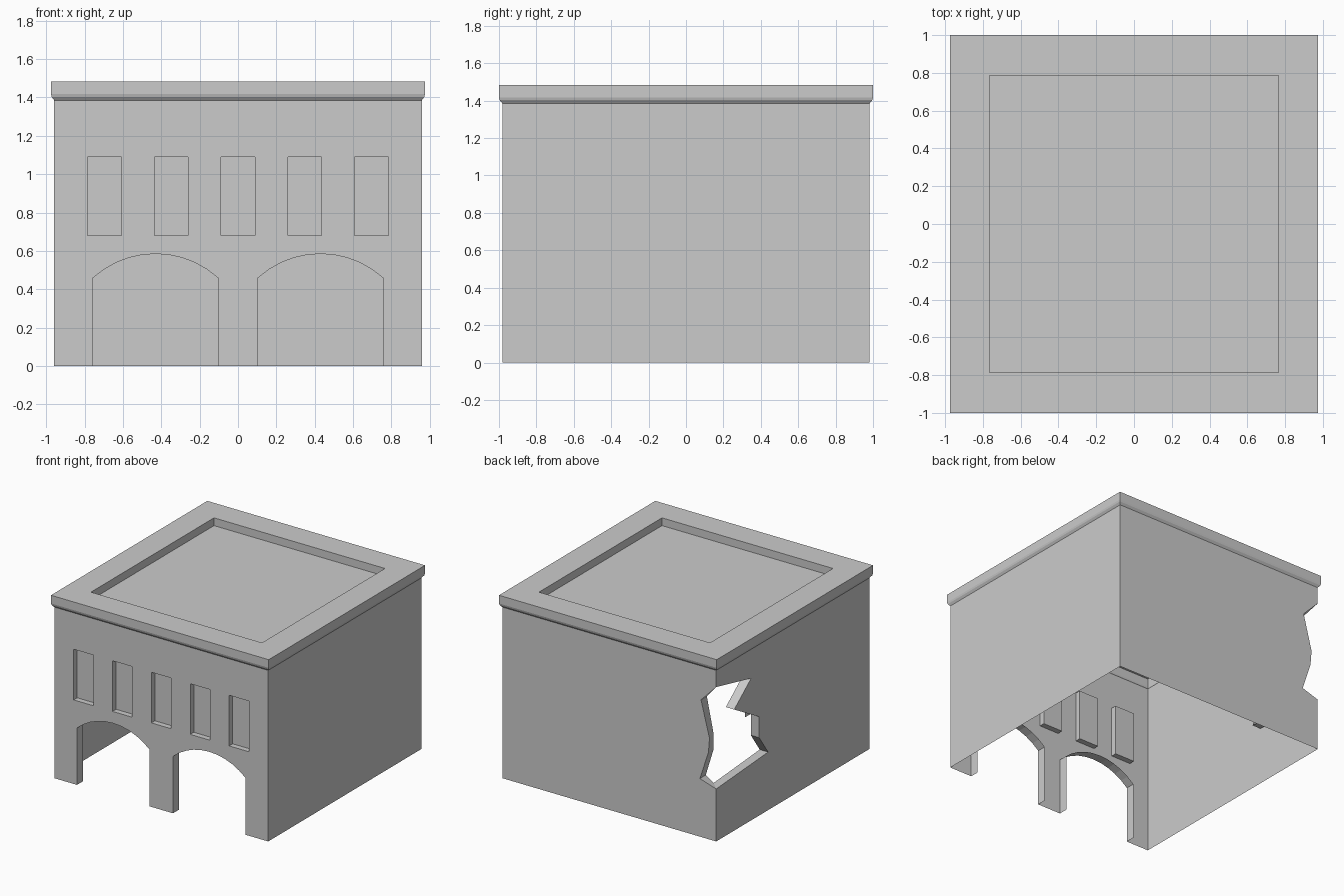
import bpy, bmesh, math
from mathutils import Vector

cube = bpy.data.objects.get("Cube")
if cube:
    bpy.data.objects.remove(cube, do_unlink=True)

W, D = 0.958, 0.982          # half width and half depth of the walls
WALL_TOP = 1.385
REVEAL, WINDOW_DEPTH = 0.075, 0.045

stone = bpy.data.materials.new("grey stone")
stone.use_nodes = True
colour = (0.6, 0.6, 0.6, 1)
stone.diffuse_color = colour
stone.node_tree.nodes["Principled BSDF"].inputs["Base Color"].default_value = colour


def finish(name, bm):
    mesh = bpy.data.meshes.new(name)
    bm.to_mesh(mesh)
    bm.free()
    mesh.materials.append(stone)
    obj = bpy.data.objects.new(name, mesh)
    bpy.context.collection.objects.link(obj)
    return obj


def wall(name, outline, normal, holes=()):
    """Thin wall sheet filled from an outline and its openings."""
    bm = bmesh.new()
    edges = []
    for loop in (outline, *holes):
        verts = [bm.verts.new(p) for p in loop]
        edges += [bm.edges.new((verts[i - 1], v)) for i, v in enumerate(verts)]
    bmesh.ops.triangle_fill(bm, edges=edges, use_beauty=True, normal=normal)
    bm.normal_update()
    bmesh.ops.reverse_faces(
        bm, faces=[f for f in bm.faces if f.normal.dot(Vector(normal)) < 0])
    return finish(name, bm)


def strip(name, outer, inner, closed=False, cap=False):
    """Reveal joining two matching paths, with an optional back pane."""
    bm = bmesh.new()
    a = [bm.verts.new(p) for p in outer]
    b = [bm.verts.new(p) for p in inner]
    for i in range(0 if closed else 1, len(a)):
        bm.faces.new((a[i - 1], a[i], b[i], b[i - 1]))
    if cap:
        bm.faces.new(b)
    return finish(name, bm)


def front(points, inset=0):
    return [(x, -D + inset, z) for x, z in points]


# Arched doorways, listed from right to left along the front
def arch(cx, half=0.325, spring=0.46, rise=0.125, steps=10):
    radius = (half ** 2 + rise ** 2) / (2 * rise)
    sweep = math.asin(half / radius)
    pts = [(cx + half, 0)]
    for i in range(steps + 1):
        a = sweep * (1 - 2 * i / steps)
        pts.append((cx + radius * math.sin(a),
                    spring + rise - radius * (1 - math.cos(a))))
    return pts + [(cx - half, 0)]


arches = [arch(0.43), arch(-0.43)]
for side, path in zip(("left", "right"), arches):
    strip(side + "_arch_reveal", front(path), front(path, REVEAL))

# Five blind windows
windows = []
for i in range(5):
    cx, h = (i - 2) * 0.348, 0.088
    rect = [(cx - h, 0.68), (cx + h, 0.68), (cx + h, 1.09), (cx - h, 1.09)]
    windows.append(front(rect))
    strip("window_%d" % (i + 1), front(rect), front(rect, WINDOW_DEPTH),
          closed=True, cap=True)

# Front wall
outline = [(-W, WALL_TOP), (W, WALL_TOP), (W, 0)] + arches[0] + arches[1] + [(-W, 0)]
wall("front_wall", front(outline), (0, -1, 0), windows)

# Left wall
wall("left_wall", [(W, -D, 0), (W, D, 0), (W, D, WALL_TOP), (W, -D, WALL_TOP)],
     (1, 0, 0))

# Jagged hole wrapped round the back corner: distance from corner, height
top, bottom = (-W, D, 1.25), (-W, D, 0.425)
back_break = [(-W + d, D, z) for d, z in
              ((0.136, 1.11), (0.06, 0.82), (0.07, 0.70), (0.146, 0.47))]
side_break = [(-W, D - d, z) for d, z in
              ((0.447, 1.15), (0.23, 0.98), (0.55, 0.80), (0.55, 0.63), (0.664, 0.47))]

wall("back_wall", [(-W, D, 0), bottom] + back_break[::-1] +
     [top, (-W, D, WALL_TOP), (W, D, WALL_TOP), (W, D, 0)], (0, 1, 0))
wall("right_wall", [(-W, D, 0), bottom] + side_break[::-1] +
     [top, (-W, D, WALL_TOP), (-W, -D, WALL_TOP), (-W, -D, 0)], (-1, 0, 0))

ring = [top] + back_break + [bottom] + side_break[::-1]
inner = [(max(x, -W + REVEAL), min(y, D - REVEAL), z) for x, y, z in ring]
strip("broken_edge", ring, inner, closed=True)

# Cornice, parapet rim and sunken roof, lofted through rectangles
bm = bmesh.new()
sections = [(W, D, WALL_TOP), (0.971, 0.996, 1.403), (0.975, 1.0, 1.417),
            (0.975, 1.0, 1.483), (0.766, 0.787, 1.483), (0.766, 0.787, 1.42)]
signs = [(-1, -1), (1, -1), (1, 1), (-1, 1)]
rings = [[bm.verts.new((sx * x, sy * y, z)) for sx, sy in signs]
         for x, y, z in sections]
for low, high in zip(rings, rings[1:]):
    for i in range(4):
        bm.faces.new((low[i - 1], low[i], high[i], high[i - 1]))
bm.faces.new(rings[-1])
finish("cornice_and_roof", bm)
